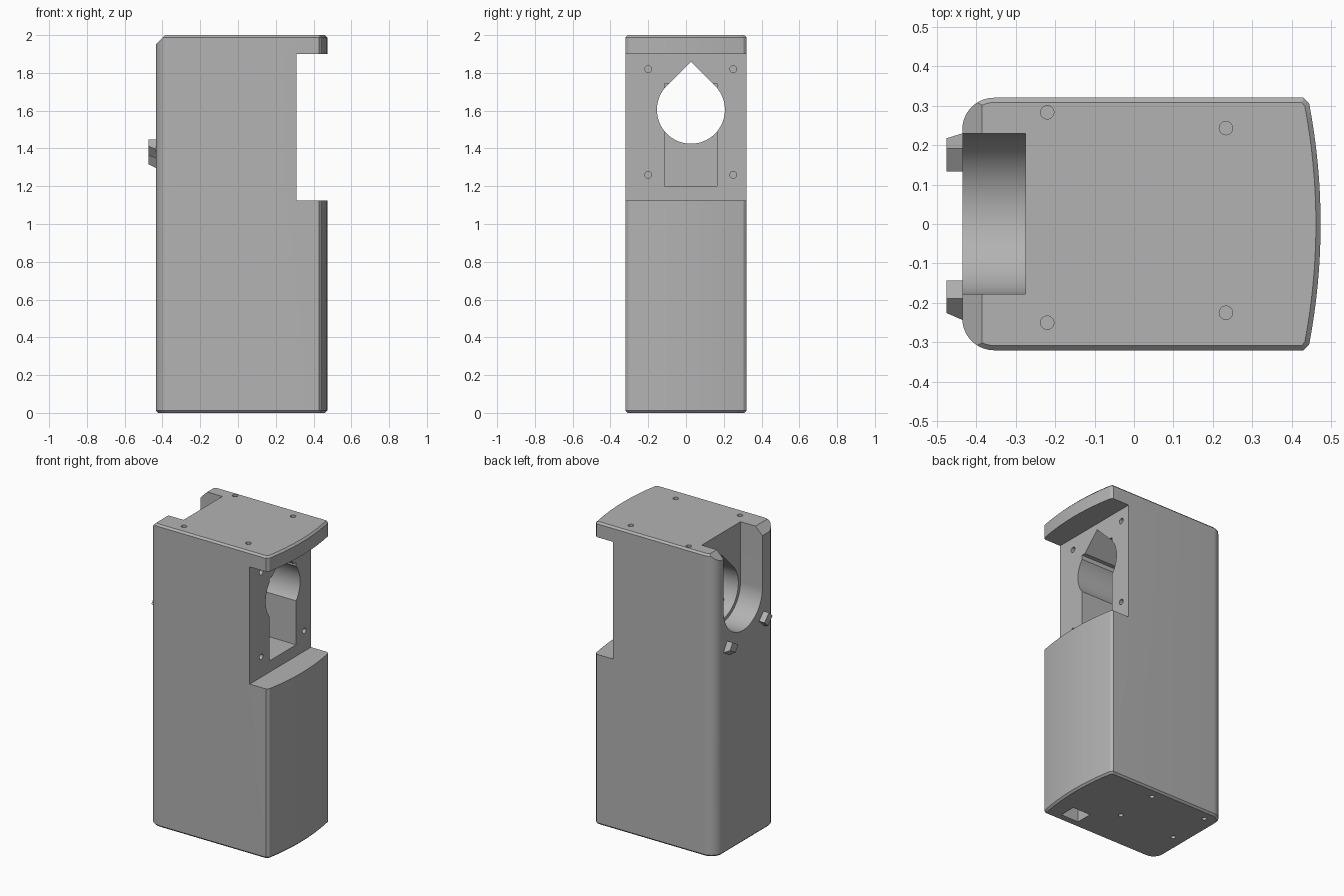
import bpy, bmesh, math
from mathutils import Vector

cube = bpy.data.objects.get("Cube")
if cube:
    bpy.data.objects.remove(cube, do_unlink=True)

grey = bpy.data.materials.new("plain grey")
grey.use_nodes = True
grey.diffuse_color = (0.45, 0.45, 0.45, 1)
grey.node_tree.nodes["Principled BSDF"].inputs["Base Color"].default_value = grey.diffuse_color


def prism(name, points, axis, low, high, rim=0.0):
    """Extrude a 2D outline along x (points are y, z) or z (points are x, y)."""
    place = {"x": lambda p, d: (d, p[0], p[1]),
             "z": lambda p, d: (p[0], p[1], d),
             "y": lambda p, d: (p[0], d, p[1])}[axis]
    bm = bmesh.new()
    base = bm.faces.new([bm.verts.new(place(p, low)) for p in points])
    top = bmesh.ops.extrude_face_region(bm, geom=[base])["geom"]
    shift = Vector(place((0, 0), high - low))
    bmesh.ops.translate(bm, vec=shift, verts=[v for v in top if isinstance(v, bmesh.types.BMVert)])
    bmesh.ops.recalc_face_normals(bm, faces=bm.faces)
    if rim:
        edges = [e for e in bm.edges if abs(e.verts[0].co.z - e.verts[1].co.z) < 1e-5]
        bmesh.ops.bevel(bm, geom=edges, offset=rim, segments=1, affect="EDGES")
    mesh = bpy.data.meshes.new(name)
    bm.to_mesh(mesh)
    bm.free()
    obj = bpy.data.objects.new(name, mesh)
    bpy.context.collection.objects.link(obj)
    mesh.materials.append(grey)
    return obj


def arc(cx, cy, r, start, end, n):
    angles = [math.radians(start + (end - start) * i / n) for i in range(n + 1)]
    return [(cx + r * math.cos(a), cy + r * math.sin(a)) for a in angles]


def rect(a0, a1, b0, b1):
    return [(a0, b0), (a1, b0), (a1, b1), (a0, b1)]


def disc(cx, cy, r):
    return arc(cx, cy, r, 0, 345, 23)


def cut(target, points, axis, low, high):
    tool = prism("cutter", points, axis, low, high)
    tool.hide_render = True
    mod = target.modifiers.new("cut", "BOOLEAN")
    mod.operation, mod.solver, mod.object = "DIFFERENCE", "EXACT", tool
    bpy.context.view_layer.objects.active = target
    bpy.ops.object.modifier_apply(modifier=mod.name)
    bpy.data.objects.remove(tool, do_unlink=True)


# Main body: rounded back corners, gently bowed front face
bow = [(0.473 - 0.029 * (y / 0.305) ** 2, y) for y in [-0.305 + 0.61 * i / 16 for i in range(17)]]
outline = ([(0.43, -0.32)] + bow + [(0.43, 0.32)]
           + arc(-0.355, 0.24, 0.08, 90, 180, 10) + arc(-0.355, -0.24, 0.08, 180, 270, 10))
body = prism("body", outline, "z", 0, 2, rim=0.012)

# Sloped top edge and the open notch
cut(body, [(-0.5, 1.885), (-0.5, 2.1), (-0.285, 2.1)], "y", -0.5, 0.5)
cut(body, rect(0.31, 0.6, 1.125, 1.9), "y", -0.5, 0.5)

# U-shaped slot, rectangular pocket and teardrop through-hole
cy, cz = 0.026, 1.605
cut(body, arc(cy, cz, 0.203, 180, 360, 40) + [(cy + 0.203, 2.1), (cy - 0.203, 2.1)], "x", -0.6, -0.275)
cut(body, rect(-0.115, 0.165, 1.2, 1.745), "x", -0.2, 0.4)
cut(body, arc(cy, cz, 0.18, 135, 405, 48) + [(cy, cz + 0.18 * math.sqrt(2))], "x", -0.4, 0.5)

# Cable opening in the base
cut(body, rect(0.215, 0.345, -0.265, -0.155), "z", -0.1, 0.4)

# Screw holes in the top, the recessed panel and the base
for x, y in [(-0.22, 0.283), (0.233, 0.243), (-0.22, -0.25), (0.233, -0.225)]:
    cut(body, disc(x, y, 0.017), "z", 1.9, 2.1)
for y in (-0.2, 0.25):
    for z in (1.26, 1.82):
        cut(body, disc(y, z, 0.018), "x", 0.2, 0.4)
for x in (-0.34, 0.07):
    for y in (-0.04, 0.25):
        cut(body, disc(x, y, 0.015), "z", -0.1, 0.1)

# Small locking lugs below the slot, narrowing on their outer side
for name, y, z in (("left_lug", 0.183, 1.343), ("right_lug", -0.195, 1.395)):
    out = Vector((y - cy, z - cz)).normalized()
    side = Vector((-out.y, out.x))
    corners = [Vector((y, z)) + out * a * 0.04 + side * b * 0.034
               for a, b in ((-1, -1), (1, -1), (1, 1), (-1, 1))]
    lug = prism(name, [tuple(c) for c in corners], "x", -0.475, -0.425)
    for v in lug.data.vertices:
        offset = Vector((v.co.y - y, v.co.z - z))
        if v.co.x < -0.45 and offset.dot(out) > 0:
            v.co.y -= out.x * 0.03
            v.co.z -= out.y * 0.03

# Smooth the curved walls, keep hard edges
bpy.ops.object.select_all(action="DESELECT")
body.select_set(True)
bpy.context.view_layer.objects.active = body
bpy.ops.object.shade_smooth_by_angle(angle=math.radians(25))
